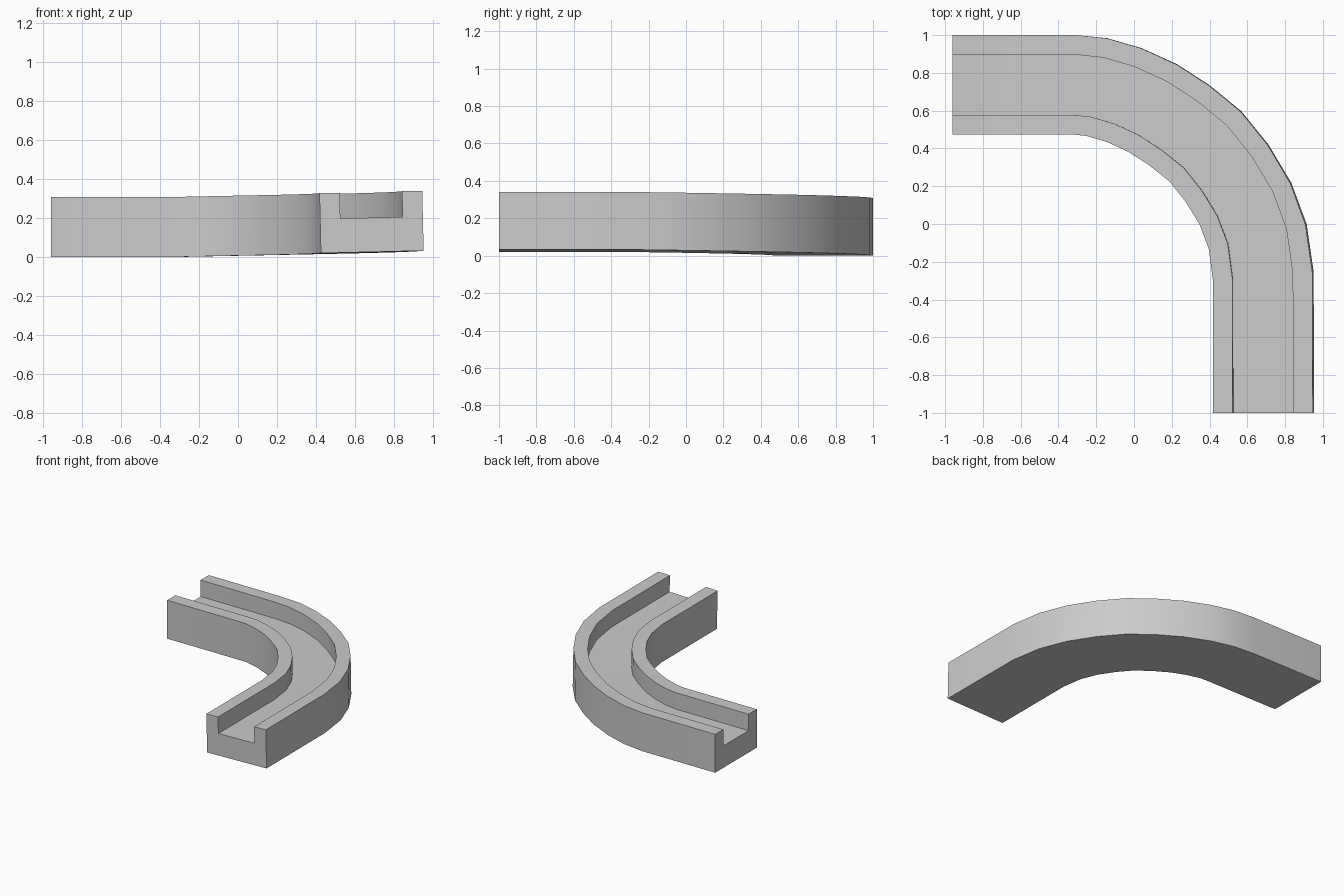
import bpy, bmesh
from math import radians, cos, sin
from mathutils import Vector

cube = bpy.data.objects.get("Cube")
if cube:
    bpy.data.objects.remove(cube, do_unlink=True)

# Plain grey material
grey = bpy.data.materials.new("light_grey")
grey.use_nodes = True
colour = (0.6, 0.6, 0.6, 1)
grey.diffuse_color = colour
grey.node_tree.nodes["Principled BSDF"].inputs["Base Color"].default_value = colour

# Channel cross-section: across the track (outward positive), height
HALF, GROOVE, HEIGHT, FLOOR = 0.264, 0.16, 0.308, 0.176
profile = [(-HALF, 0), (HALF, 0), (HALF, HEIGHT), (GROOVE, HEIGHT),
           (GROOVE, FLOOR), (-GROOVE, FLOOR), (-GROOVE, HEIGHT), (-HALF, HEIGHT)]

# Centre line stations: x, y, outward direction in degrees
path = [(-0.96, 0.737, 90), (-0.315, 0.737, 90), (-0.195, 0.725, 78),
        (-0.05, 0.683, 70), (0.10, 0.615, 61), (0.24, 0.525, 53),
        (0.38, 0.412, 44.5), (0.495, 0.27, 34.5), (0.592, 0.11, 24),
        (0.658, -0.065, 14), (0.688, -0.275, 5), (0.69, -1.0, 0)]
RISE, BANK = 0.026, radians(1.35)

# Sweep the section along the bend, rising and banking slightly
bm = bmesh.new()
rings = []
for i, (x, y, angle) in enumerate(path):
    t = min(max((i - 1) / 9, 0), 1)
    out = Vector((cos(radians(angle)), sin(radians(angle)), 0))
    up = Vector((0, 0, 1))
    across = out * cos(BANK * t) + up * sin(BANK * t)
    lift = up * cos(BANK * t) - out * sin(BANK * t)
    centre = Vector((x, y, RISE * t))
    rings.append([bm.verts.new(centre + across * a + lift * h) for a, h in profile])
count = len(profile)
for r, s in zip(rings, rings[1:]):
    for k in range(count):
        n = (k + 1) % count
        bm.faces.new((r[k], r[n], s[n], s[k]))
bm.faces.new(rings[0])
bm.faces.new(rings[-1])
bmesh.ops.recalc_face_normals(bm, faces=bm.faces)

mesh = bpy.data.meshes.new("curved_channel")
bm.to_mesh(mesh)
bm.free()
mesh.materials.append(grey)
channel = bpy.data.objects.new("curved_channel", mesh)
bpy.context.collection.objects.link(channel)

# Smooth bend with crisp edges
bpy.ops.object.select_all(action='DESELECT')
channel.select_set(True)
bpy.context.view_layer.objects.active = channel
bpy.ops.object.shade_smooth_by_angle(angle=radians(30))
